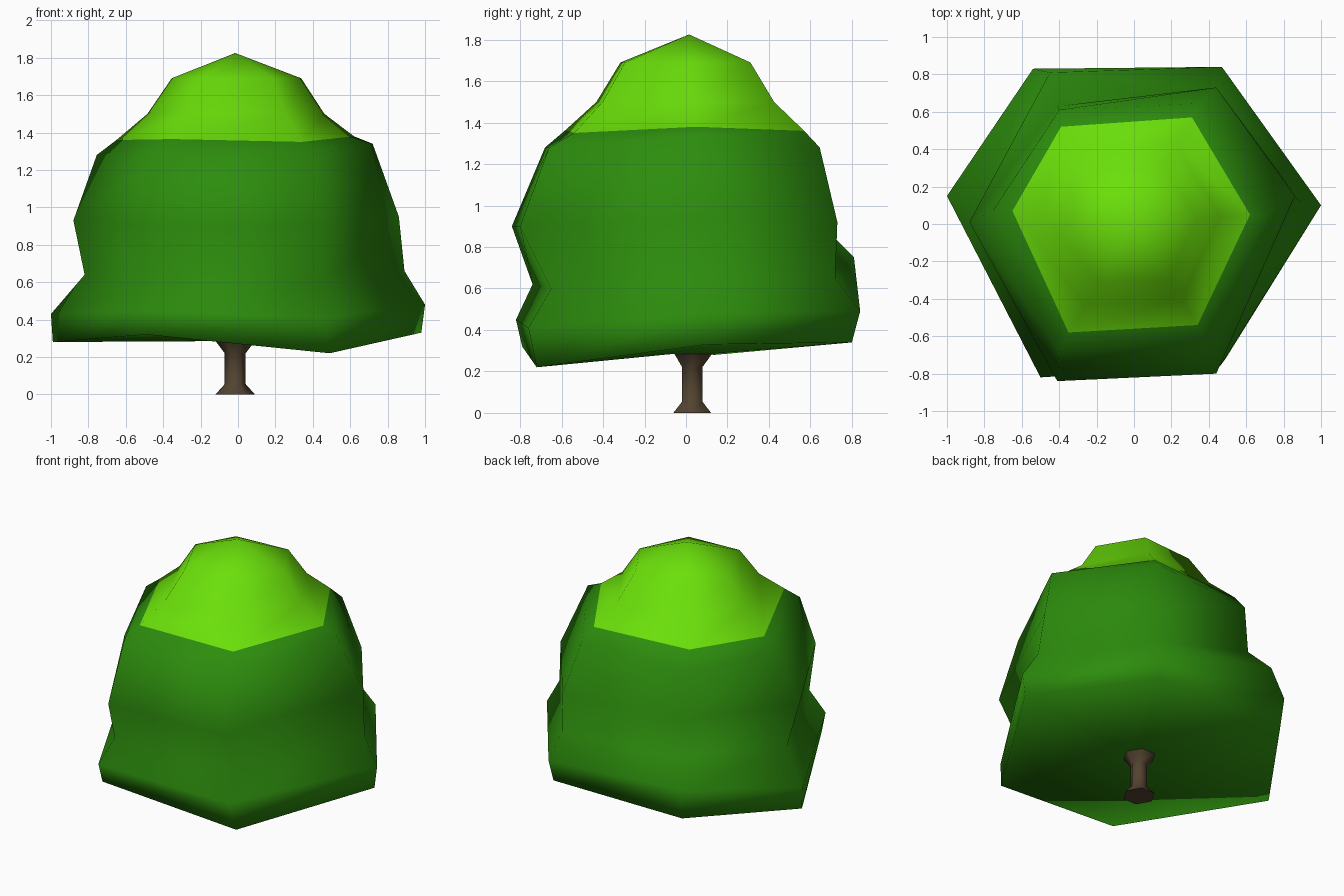
import bpy, math

if "Cube" in bpy.data.objects:
    bpy.data.objects.remove(bpy.data.objects["Cube"])


def material(name, rgb):
    m = bpy.data.materials.new(name)
    m.diffuse_color = (*rgb, 1)
    m.use_nodes = True
    m.node_tree.nodes["Principled BSDF"].inputs["Base Color"].default_value = m.diffuse_color
    return m


def moved(loop, scale, z):
    """Copy of a six-point loop, scaled sideways and flattened at height z."""
    return [(x * scale, y * scale, z) for x, y, _ in loop]


def hexagon(cx, cy, z, r):
    return [(cx + r * math.cos(math.pi / 3 * i), cy + r * math.sin(math.pi / 3 * i), z)
            for i in range(6)]


def skin(name, rings, mats, apex=None, second_from=99):
    """Bridge six-point rings upward; bands from second_from on use the second material."""
    verts = [v for ring in rings for v in ring]
    faces, index = [tuple(reversed(range(6)))], [0]
    for k in range(len(rings) - 1):
        for i in range(6):
            j = (i + 1) % 6
            faces.append((k * 6 + i, k * 6 + j, k * 6 + 6 + j, k * 6 + 6 + i))
            index.append(int(k >= second_from))
    last = (len(rings) - 1) * 6
    if apex:
        verts.append(apex)
        faces += [(last + i, last + (i + 1) % 6, len(verts) - 1) for i in range(6)]
        index += [len(mats) - 1] * 6
    else:
        faces.append(tuple(range(last, last + 6)))
        index.append(0)
    me = bpy.data.meshes.new(name)
    me.from_pydata(verts, [], faces)
    for m in mats:
        me.materials.append(m)
    for p, i in zip(me.polygons, index):
        p.material_index = i
        p.use_smooth = True
    ob = bpy.data.objects.new(name, me)
    bpy.context.collection.objects.link(ob)
    return ob


dark = material("dark_leaf_green", (0.026, 0.265, 0.004))
light = material("light_leaf_green", (0.145, 0.74, 0.003))
bark = material("bark_brown", (0.085, 0.056, 0.029))

# Trunk: flared at the foot and where it meets the leaves
trunk_top = hexagon(-0.015, 0.035, 0.285, 0.105)
trunk = skin("trunk", [hexagon(-0.015, 0.03, 0, 0.105), hexagon(-0.015, 0.03, 0.055, 0.056),
                       hexagon(-0.015, 0.03, 0.22, 0.056), trunk_top], [bark])
bpy.ops.object.select_all(action='DESELECT')
trunk.select_set(True)
bpy.context.view_layer.objects.active = trunk
bpy.ops.object.shade_smooth_by_angle(angle=math.radians(60))

# Leaves: one soft skin; each loop starts at the right corner and runs counter-clockwise
rim = [(0.98, 0.10, 0.33), (0.46, 0.80, 0.34), (-0.53, 0.80, 0.34),
       (-0.99, 0.14, 0.28), (-0.49, -0.79, 0.32), (0.49, -0.72, 0.22)]
bulge = [(1.0, 0.10, 0.48), (0.47, 0.84, 0.49), (-0.54, 0.83, 0.55),
         (-1.0, 0.15, 0.43), (-0.50, -0.82, 0.45), (0.46, -0.76, 0.41)]
neck = [(0.89, 0.12, 0.66), (0.45, 0.72, 0.65), (-0.45, 0.81, 0.75),
        (-0.82, 0.06, 0.64), (-0.43, -0.74, 0.62), (0.44, -0.65, 0.60)]
waist = [(0.86, 0.15, 0.95), (0.44, 0.73, 0.92), (-0.41, 0.63, 0.93),
         (-0.88, 0.01, 0.93), (-0.41, -0.84, 0.90), (0.44, -0.80, 0.90)]
upper = [(0.72, 0.05, 1.34), (0.35, 0.645, 1.28), (-0.40, 0.61, 1.26),
         (-0.755, 0.07, 1.28), (-0.40, -0.68, 1.28), (0.40, -0.66, 1.28)]
crown = [(0.62, 0.05, 1.38), (0.31, 0.57, 1.36), (-0.39, 0.52, 1.37),
         (-0.65, 0.07, 1.36), (-0.35, -0.58, 1.365), (0.34, -0.54, 1.35)]
skin("leaves", [trunk_top, rim, bulge, neck, waist, upper, crown,
                moved(crown, 0.745, 1.50), moved(crown, 0.545, 1.69)],
     [dark, light], apex=(-0.015, 0.015, 1.825), second_from=6)
